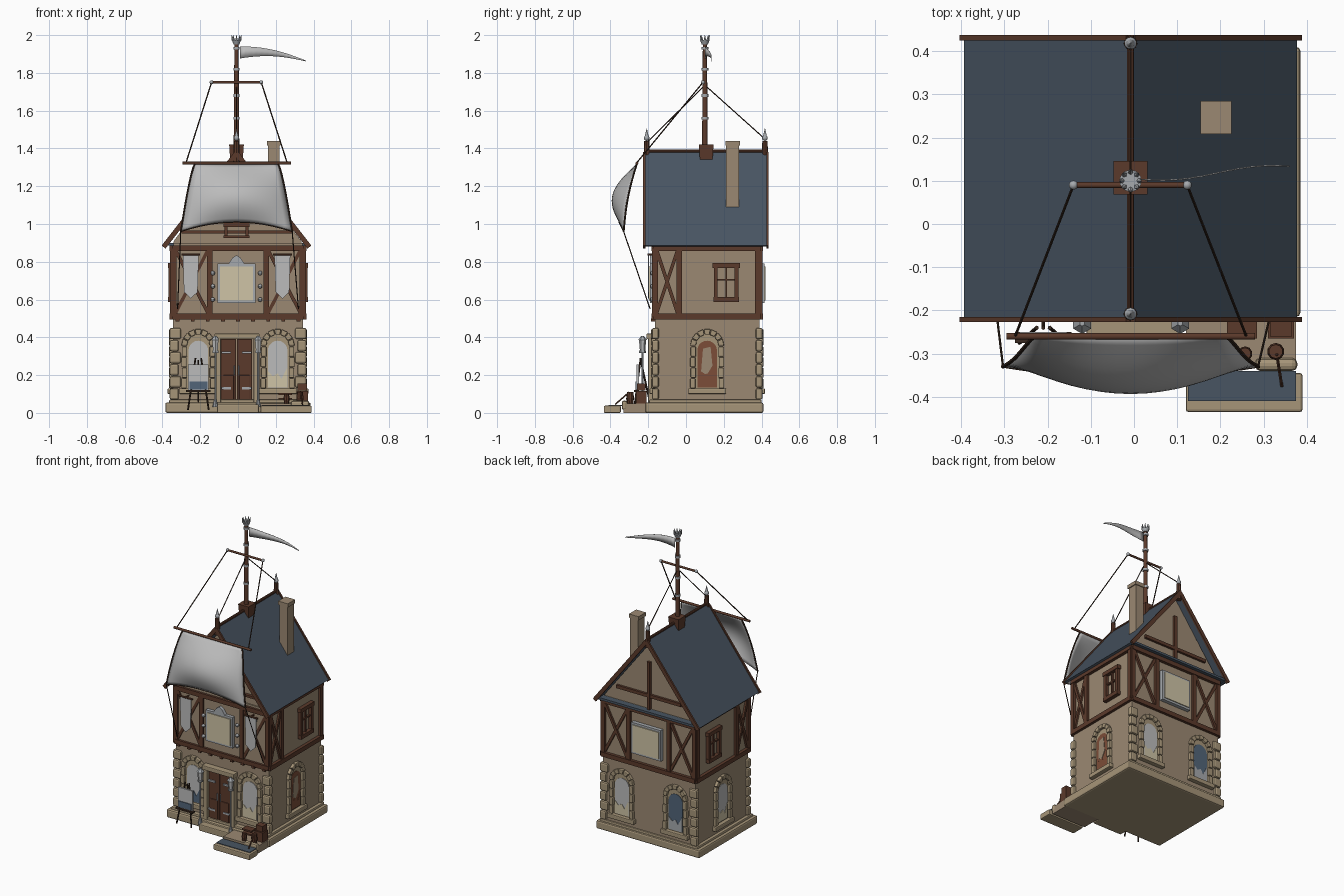
import bpy, bmesh, math
from mathutils import Matrix, Vector

if "Cube" in bpy.data.objects:
    bpy.data.objects.remove(bpy.data.objects["Cube"])

COL = dict(wall=(0.33, 0.25, 0.17), stone=(0.38, 0.30, 0.19), wood=(0.105, 0.042, 0.024),
           roof=(0.065, 0.09, 0.122), sail=(0.50, 0.50, 0.50), cream=(0.62, 0.55, 0.38),
           metal=(0.38, 0.40, 0.42), rope=(0.04, 0.022, 0.014), rust=(0.20, 0.075, 0.04),
           blue=(0.085, 0.13, 0.19))
MAT = {}
for k, c in COL.items():
    MAT[k] = bpy.data.materials.new(k)
    MAT[k].diffuse_color = (*c, 1)
I = Matrix.Identity(4)


def T(x, y, z):
    return Matrix.Translation((x, y, z))


def done(bm, name, mat, bevel=0, smooth=False):
    bmesh.ops.recalc_face_normals(bm, faces=bm.faces)
    me = bpy.data.meshes.new(name)
    bm.to_mesh(me)
    bm.free()
    ob = bpy.data.objects.new(name, me)
    bpy.context.collection.objects.link(ob)
    me.materials.append(MAT[mat])
    if smooth:
        me.polygons.foreach_set("use_smooth", [True] * len(me.polygons))
        me.set_sharp_from_angle(angle=math.radians(40))
    if bevel:
        m = ob.modifiers.new("bevel", "BEVEL")
        m.width, m.segments = bevel, 2
    return ob


def box(bm, lo, hi, M=I):
    lo, hi = Vector(lo), Vector(hi)
    bmesh.ops.create_cube(bm, size=1, matrix=M @ T(*((lo + hi) / 2)) @ Matrix.Diagonal((*(hi - lo), 1)))


def rod(bm, a, b, r, r2=None, n=10, M=I):
    a, b = Vector(a), Vector(b)
    R = (b - a).to_track_quat('Z', 'Y').to_matrix().to_4x4()
    bmesh.ops.create_cone(bm, cap_ends=True, segments=n, radius1=r, radius2=r if r2 is None else r2,
                          depth=(b - a).length, matrix=M @ T(*((a + b) / 2)) @ R)


def ball(bm, p, r, M=I):
    bmesh.ops.create_uvsphere(bm, u_segments=10, v_segments=7, radius=r, matrix=M @ T(*p))


def plate(bm, pts, d0, d1, M=I):
    """Outline in (u, z), thick from d0 to d1 outward along local -y."""
    f = bm.faces.new([bm.verts.new(M @ Vector((u, -d0, z))) for u, z in pts])
    ext = bmesh.ops.extrude_face_region(bm, geom=[f])
    off = M.to_3x3() @ Vector((0, d0 - d1, 0))
    bmesh.ops.translate(bm, verts=[v for v in ext["geom"] if isinstance(v, bmesh.types.BMVert)], vec=off)


def beam(bm, a, b, w, d0, d1, M=I):
    a, b = Vector(a), Vector(b)
    n = (b - a).normalized().orthogonal() * w / 2
    plate(bm, [a + n, b + n, b - n, a - n], d0, d1, M)


def single(name, mat, lo, hi, bevel=0):
    bm = bmesh.new()
    box(bm, lo, hi)
    return done(bm, name, mat, bevel)


# Wall frames: local x runs along the wall, local -y points outward
FRONT = T(0, -0.165, 0)
BACK = T(0, 0.39, 0) @ Matrix.Rotation(math.pi, 4, 'Z')
RIGHT = T(0.345, 0, 0) @ Matrix.Rotation(math.pi / 2, 4, 'Z')
LEFT = T(-0.345, 0, 0) @ Matrix.Rotation(-math.pi / 2, 4, 'Z')

# Base, porch and step
single("plinth", "stone", (-0.385, -0.215, 0), (0.385, 0.41, 0.055), 0.01)
single("plinth_trim", "stone", (-0.365, -0.195, 0.05), (0.365, 0.4, 0.07), 0.006)
single("porch", "wall", (0.12, -0.33, 0), (0.375, -0.2, 0.05))
single("porch_edge", "stone", (0.28, -0.34, 0.015), (0.378, -0.31, 0.065), 0.012)
single("door_step", "stone", (-0.11, -0.26, 0), (0.11, -0.16, 0.045), 0.006)
single("front_step", "stone", (0.12, -0.435, 0), (0.39, -0.345, 0.038), 0.006)
single("step_slate", "roof", (0.125, -0.41, 0.036), (0.375, -0.34, 0.042))

# Walls and gable body
single("ground_floor", "wall", (-0.345, -0.165, 0.05), (0.345, 0.39, 0.5))
single("upper_floor", "wall", (-0.342, -0.168, 0.5), (0.342, 0.388, 0.9))
bm = bmesh.new()
plate(bm, [(-0.342, 0.88), (0.342, 0.88), (0.335, 0.91), (-0.008, 1.35), (-0.34, 0.91)], 0.16, -0.385)
done(bm, "gable_wall", "wall")

# Corner stones
bm = bmesh.new()
for s in (-1, 1):
    for y in (-0.162, 0.387):
        for i in range(6):
            w = 0.03 if i % 2 else 0.024
            x = s * (0.362 - w)
            box(bm, (x - w, y - 0.018, 0.07 + i * 0.064), (x + w, y + 0.018, 0.13 + i * 0.064))
done(bm, "corner_stones", "stone", 0.01)

# Arched windows: stone surround, pane, lower curtain, bars
def arch(r, bottom, u, top=0.355):
    return [(u - r, bottom)] + [(u - r * math.cos(math.pi * i / 10), top + r * math.sin(math.pi * i / 10))
                                for i in range(11)] + [(u + r, bottom)]

def arched_window(name, M, u, pane, curtain):
    bm = bmesh.new()
    for i in range(7):
        a0, a1 = [math.pi * (i + k) / 7 for k in (0.04, 0.96)]
        plate(bm, [(u + r * math.cos(a), 0.355 + r * math.sin(a))
                   for r, a in ((0.06, a0), (0.09, a0), (0.09, a1), (0.06, a1))], -0.005, 0.02, M)
    for s in (-1, 1):
        for i in range(4):
            c = u + s * (0.073 if i % 2 else 0.076)
            box(bm, (c - 0.014, -0.02, 0.13 + i * 0.056), (c + 0.014, 0.005, 0.183 + i * 0.056), M)
    box(bm, (u - 0.1, -0.028, 0.1), (u + 0.1, 0.005, 0.13), M)
    done(bm, name + "_surround", "stone", 0.005)
    bm = bmesh.new()
    plate(bm, arch(0.062, 0.12, u), -0.005, 0.003, M)
    done(bm, name + "_frame", "stone")
    bm = bmesh.new()
    plate(bm, arch(0.052, 0.135, u, 0.33), 0, 0.006, M)
    done(bm, name + "_pane", pane)
    bm = bmesh.new()
    plate(bm, [(u - 0.05, 0.137), (u - 0.05, 0.22), (u - 0.025, 0.195), (u, 0.21),
               (u + 0.02, 0.18), (u + 0.05, 0.24), (u + 0.05, 0.137)], 0.005, 0.009, M)
    done(bm, name + "_curtain", curtain)

arched_window("front_left_window", FRONT, -0.21, "sail", "blue")
arched_window("front_right_window", FRONT, 0.21, "sail", "cream")
arched_window("right_window", RIGHT, 0.112, "rust", "rust")
arched_window("left_window", LEFT, -0.112, "sail", "cream")
arched_window("back_right_window", BACK, -0.2, "sail", "cream")
arched_window("back_left_window", BACK, 0.2, "blue", "metal")
bm = bmesh.new()
plate(bm, [(0.08, 0.22), (0.09, 0.34), (0.13, 0.35), (0.14, 0.25), (0.11, 0.2)], 0.005, 0.009, RIGHT)
done(bm, "right_window_tear", "wall")

# Front door with pilasters, lintel and hinges
bm = bmesh.new()
for s in (-1, 1):
    x = s * 0.042 - 0.008
    box(bm, (x - 0.04, -0.018, 0.045), (x + 0.04, 0, 0.39), FRONT)
    box(bm, (x - 0.028, -0.024, 0.07), (x + 0.028, 0, 0.2), FRONT)
done(bm, "door", "wood", 0.003)
bm = bmesh.new()
for s in (-1, 1):
    box(bm, (s * 0.1 - 0.018, -0.035, 0.045), (s * 0.1 + 0.01, 0, 0.4), FRONT)
box(bm, (-0.125, -0.045, 0.39), (0.115, 0, 0.42), FRONT)
done(bm, "door_surround", "stone", 0.005)
bm = bmesh.new()
for s in (-1, 1):
    for z in (0.13, 0.32):
        x = s * 0.055 - 0.008
        box(bm, (x - 0.025, -0.028, z - 0.006), (x + 0.025, -0.018, z + 0.006), FRONT)
    rod(bm, (s * 0.012 - 0.008, -0.027, 0.2), (s * 0.012 - 0.008, -0.027, 0.25), 0.004, n=6, M=FRONT)
done(bm, "door_fittings", "metal")

# Timber framing of the upper floor
bm = bmesh.new()
for M, lo, hi, posts, braces in (
        (FRONT, -0.35, 0.35, (-0.34, -0.15, 0.15, 0.34), ((-0.33, -0.16), (0.16, 0.33))),
        (BACK, -0.35, 0.35, (-0.34, -0.15, 0.15, 0.34), ((-0.33, -0.16), (0.16, 0.33))),
        (RIGHT, -0.175, 0.395, (-0.163, -0.035, 0.38), ((-0.155, -0.045),)),
        (LEFT, -0.395, 0.175, (-0.38, 0.035, 0.163), ((0.045, 0.155),))):
    for z in (0.51, 0.872):
        box(bm, (lo, -0.018, z - 0.015), (hi, 0.01, z + 0.015), M)
    for u in posts:
        box(bm, (u - 0.014, -0.014, 0.51), (u + 0.014, 0.01, 0.87), M)
    for a, b in braces:
        beam(bm, (a, 0.53), (b, 0.86), 0.018, -0.005, 0.009, M)
        beam(bm, (a, 0.86), (b, 0.53), 0.018, -0.005, 0.011, M)
box(bm, (-0.24, -0.01, 0.98), (0.24, 0.02, 1.002), BACK)
box(bm, (-0.011, -0.012, 0.9), (0.011, 0.02, 1.22), BACK)
box(bm, (-0.3, -0.015, 0.95), (0.29, 0.02, 0.965), FRONT)
for i in range(9):
    box(bm, (-0.32 + i * 0.08 - 0.01, -0.02, 0.485), (-0.32 + i * 0.08 + 0.01, 0, 0.5), FRONT)
done(bm, "timber_frame", "wood")

# Upper side windows
for side, M, u in (("right", RIGHT, 0.213), ("left", LEFT, -0.213)):
    bm = bmesh.new()
    for s in (-1, 1):
        box(bm, (u + s * 0.055 - 0.01, -0.022, 0.595), (u + s * 0.055 + 0.01, 0, 0.78), M)
    for z, w in ((0.6, 0.068), (0.78, 0.072)):
        box(bm, (u - w, -0.026, z - 0.013), (u + w, 0, z + 0.013), M)
    box(bm, (u - 0.005, -0.014, 0.6), (u + 0.005, 0, 0.78), M)
    box(bm, (u - 0.05, -0.014, 0.7), (u + 0.05, 0, 0.71), M)
    done(bm, side + "_upper_window", "wood")

# Sign boards front and back
for side, M, w in (("front", FRONT, 0.1), ("back", BACK, 0.11)):
    bm = bmesh.new()
    box(bm, (-w - 0.008, -0.025, 0.582), (w - 0.008, 0, 0.79), M)
    if side == "front":
        plate(bm, [(-0.05, 0.79), (-0.03, 0.82), (-0.008, 0.835), (0.014, 0.82), (0.034, 0.79)], 0, 0.025, M)
        for s in (-1, 1):
            for z in (0.6, 0.67, 0.74):
                ball(bm, (s * 0.125 - 0.008, -0.012, z), 0.012, M)
    done(bm, side + "_board_frame", "metal")
    bm = bmesh.new()
    box(bm, (-w + 0.005, -0.031, 0.596), (w - 0.021, -0.02, 0.776), M)
    done(bm, side + "_board", "cream")

# Banners
bm = bmesh.new()
for u in (-0.25, 0.235):
    plate(bm, [(u - 0.042, 0.835), (u + 0.042, 0.835), (u + 0.036, 0.64), (u, 0.605), (u - 0.036, 0.64)], 0.03, 0.037, FRONT)
done(bm, "banners", "sail")
bm = bmesh.new()
for u in (-0.25, 0.235):
    rod(bm, (u - 0.05, -0.034, 0.838), (u + 0.05, -0.034, 0.838), 0.006, M=FRONT)
    rod(bm, (u, 0, 0.838), (u, -0.034, 0.838), 0.005, M=FRONT)
done(bm, "banner_poles", "wood")

# Roof, bargeboards, ridge, chimney
CX = -0.008
bm = bmesh.new()
plate(bm, [(CX - 0.385, 0.885), (CX, 1.385), (CX + 0.385, 0.885), (CX + 0.37, 0.88), (CX, 1.355), (CX - 0.37, 0.88)], 0.22, -0.433)
box(bm, (CX - 0.37, 0.38, 0.885), (CX + 0.37, 0.43, 0.9))
done(bm, "roof", "roof")
bm = bmesh.new()
for s in (-1, 1):
    for d in (0.215, -0.437):
        beam(bm, (CX + s * 0.386, 0.878), (CX, 1.374), 0.026, d, d + 0.012)
rod(bm, (CX, -0.22, 1.385), (CX, 0.435, 1.385), 0.009)
for y in (-0.208, 0.418):
    rod(bm, (CX, y, 1.33), (CX, y, 1.44), 0.017, 0.014, 8)
box(bm, (CX - 0.07, -0.2, 0.925), (CX + 0.07, -0.16, 0.94))
box(bm, (CX - 0.07, -0.2, 0.985), (CX + 0.07, -0.16, 1.01))
for s in (-1, 1):
    box(bm, (CX + s * 0.055 - 0.008, -0.19, 0.93), (CX + s * 0.055 + 0.008, -0.16, 1.0))
done(bm, "roof_timbers", "wood")
bm = bmesh.new()
for y in (-0.208, 0.418):
    ball(bm, (CX, y, 1.455), 0.015)
    rod(bm, (CX, y, 1.46), (CX, y, 1.505), 0.011, 0.001)
for z in (1.56, 1.68, 1.82, 1.93):
    rod(bm, (CX, 0.1, z - 0.007), (CX, 0.1, z + 0.007), 0.018)
for x in (-0.14, 0.123):
    ball(bm, (x, 0.09, 1.75), 0.011)
rod(bm, (CX, 0.1, 1.95), (CX, 0.1, 1.975), 0.016, 0.026)
for i in range(8):
    a = math.tau * i / 8
    p = Vector((math.cos(a), math.sin(a), 0))
    rod(bm, Vector((CX, 0.1, 1.972)) + p * 0.02, Vector((CX, 0.1, 2.0)) + p * 0.025, 0.007, 0.001, 5)
done(bm, "finials_and_bands", "metal", smooth=True)
single("chimney", "wall", (0.16, 0.213, 1.05), (0.22, 0.28, 1.425))
single("chimney_cap", "wall", (0.154, 0.208, 1.415), (0.226, 0.285, 1.44))

# Mast and yards
bm = bmesh.new()
rod(bm, (CX, 0.107, 1.32), (CX, 0.107, 1.42), 0.045, 0.055, 4, T(CX, 0.107, 0) @ Matrix.Rotation(math.pi / 4, 4, 'Z') @ T(-CX, -0.107, 0))
rod(bm, (CX, 0.1, 1.4), (CX, 0.1, 1.96), 0.015, 0.011, 12)
rod(bm, (-0.14, 0.09, 1.75), (0.123, 0.09, 1.75), 0.007)
rod(bm, (-0.295, -0.26, 1.322), (0.28, -0.26, 1.322), 0.008)
done(bm, "mast_and_yards", "wood", smooth=True)

# Sail, bellied forward
def sail_at(u, v):
    w = 0.22 + 0.075 * v ** 0.75
    belly = 0.012 * math.sin(math.pi * v) + (1 - u * u) * 0.08 * math.sin(math.pi * 0.9 * v)
    return Vector((CX + u * w, -0.26 - 0.07 * v - belly, 1.32 - v * (0.31 + 0.05 * u * u)))

N = 16
bm = bmesh.new()
g = [[bm.verts.new(sail_at(i / N * 2 - 1, j / N)) for i in range(N + 1)] for j in range(N + 1)]
for j in range(N):
    for i in range(N):
        bm.faces.new((g[j][i], g[j][i + 1], g[j + 1][i + 1], g[j + 1][i]))
sail = done(bm, "sail", "sail", smooth=True)
sail.modifiers.new("thickness", "SOLIDIFY").thickness = 0.004

# Rigging ropes
bm = bmesh.new()
for u, x, ytop in ((-1, -0.14, -0.275), (1, 0.123, 0.26)):
    for j in range(N):
        rod(bm, sail_at(u, j / N), sail_at(u, (j + 1) / N), 0.005, n=6)
    rod(bm, (x, 0.09, 1.75), (ytop, -0.26, 1.325), 0.0035, n=6)
    rod(bm, sail_at(u, 1), (u * 0.32, -0.19, 0.55), 0.003, n=6)
for y, z in ((-0.208, 1.43), (0.418, 1.45)):
    rod(bm, (CX, 0.1, 1.735), (CX, y, z), 0.003, n=6)
for j in range(N):
    rod(bm, sail_at(j / N * 2 - 1, 1), sail_at((j + 1) / N * 2 - 1, 1), 0.003, n=6)
done(bm, "rigging", "rope")

# Waving pennant
bm = bmesh.new()
rows = []
for i in range(13):
    t = i / 12
    mid, h = 1.908 - 0.045 * t ** 1.6 + 0.012 * math.sin(math.pi * t), 0.03 * (1 - t) + 0.002
    rows.append([bm.verts.new((0.01 + 0.35 * t, 0.105 + 0.028 * t - 0.008 * math.sin(t * 6), mid + k * h)) for k in (-1, 1)])
for a, b in zip(rows, rows[1:]):
    bm.faces.new((a[0], b[0], b[1], a[1]))
done(bm, "pennant", "sail", smooth=True).modifiers.new("thickness", "SOLIDIFY").thickness = 0.003

# Lamp posts
bm, glow = bmesh.new(), bmesh.new()
for x in (-0.12, 0.107):
    rod(bm, (x, -0.23, 0.03), (x, -0.23, 0.33), 0.006)
    rod(bm, (x, -0.23, 0.03), (x, -0.23, 0.07), 0.016, 0.008)
    rod(bm, (x, -0.23, 0.318), (x, -0.23, 0.33), 0.018, n=6)
    rod(bm, (x, -0.23, 0.385), (x, -0.23, 0.408), 0.024, 0.006, 6)
    rod(glow, (x, -0.23, 0.33), (x, -0.23, 0.385), 0.014, 0.019, 6)
done(bm, "lamp_posts", "metal")
done(glow, "lamp_glass", "sail")

# Easel board
single("easel_board", "sail", (-0.265, -0.262, 0.12), (-0.155, -0.25, 0.255))
single("easel_lower_panel", "blue", (-0.258, -0.267, 0.125), (-0.162, -0.26, 0.165))
bm = bmesh.new()
for s in (-1, 1):
    rod(bm, (-0.21 + s * 0.055, -0.275, 0.015), (-0.21 + s * 0.015, -0.24, 0.29), 0.005, n=6)
rod(bm, (-0.21, -0.19, 0.05), (-0.21, -0.24, 0.28), 0.005, n=6)
box(bm, (-0.275, -0.275, 0.11), (-0.145, -0.25, 0.12))
done(bm, "easel_stand", "rope")

# Crates, barrels and mop on the porch
bm = bmesh.new()
box(bm, (0.31, -0.265, 0.05), (0.37, -0.21, 0.115))
box(bm, (0.315, -0.26, 0.118), (0.365, -0.215, 0.155))
box(bm, (0.215, -0.265, 0.07), (0.285, -0.215, 0.08))
box(bm, (0.215, -0.265, 0.095), (0.285, -0.215, 0.105))
for x, y, r, h in ((0.328, -0.295, 0.02, 0.06), (0.257, -0.3, 0.017, 0.05)):
    rod(bm, (x, y, 0.05), (x, y, 0.05 + h / 2), r * 0.8, r)
    rod(bm, (x, y, 0.05 + h / 2), (x, y, 0.05 + h), r, r * 0.8)
rod(bm, (0.342, -0.375, 0.045), (0.33, -0.3, 0.11), 0.004, n=6)
done(bm, "porch_cargo", "wood")

for m in bpy.data.materials:
    if m.users and not m.is_grease_pencil:
        m.use_nodes = True
        m.node_tree.nodes["Principled BSDF"].inputs["Base Color"].default_value = m.diffuse_color
